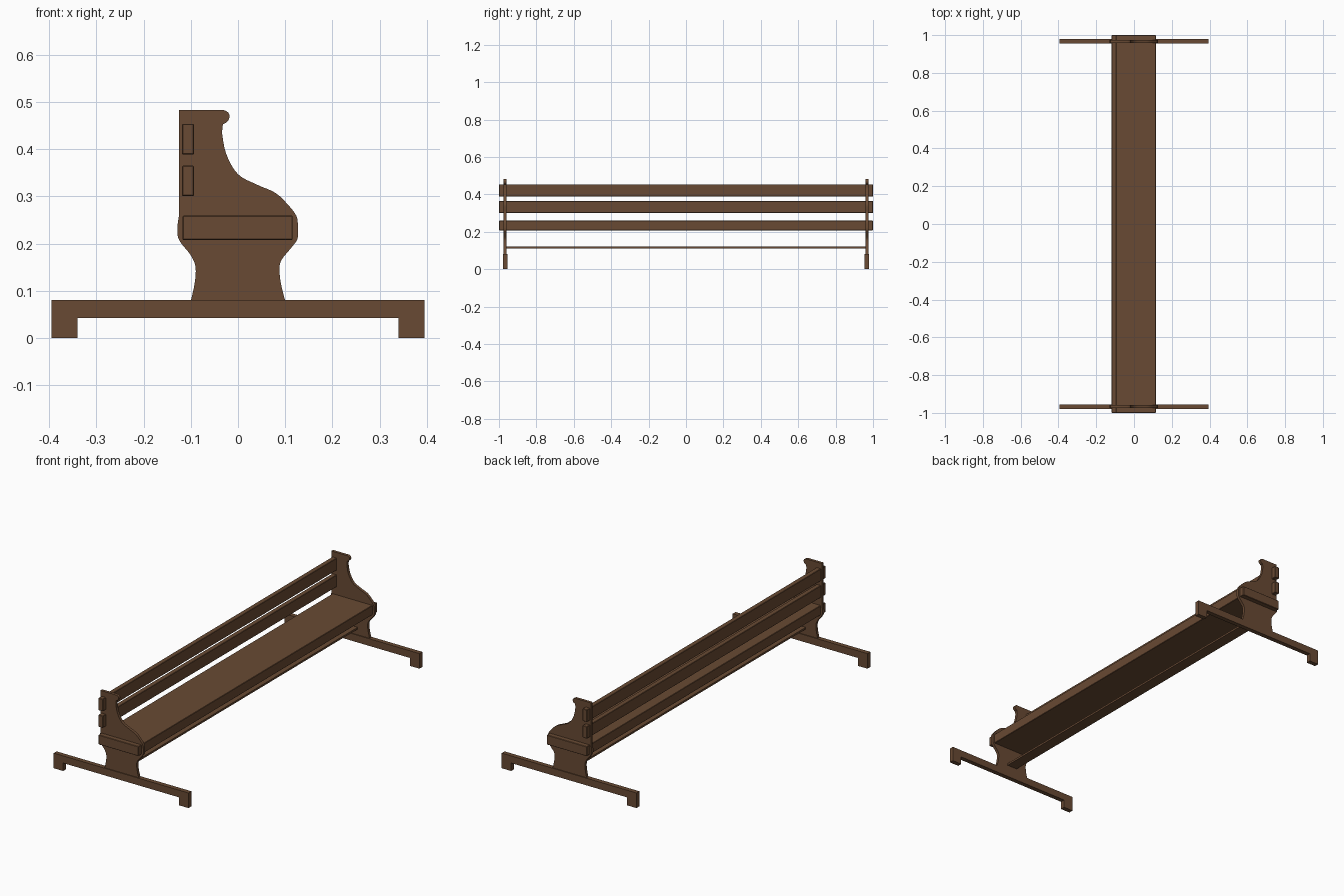
import bpy, bmesh

if "Cube" in bpy.data.objects:
    bpy.data.objects.remove(bpy.data.objects["Cube"])

wood = bpy.data.materials.new("brown_wood")
wood.diffuse_color = (0.14, 0.068, 0.033, 1)
wood.use_nodes = True
wood.node_tree.nodes["Principled BSDF"].inputs["Base Color"].default_value = wood.diffuse_color


def finish(name, bm):
    bmesh.ops.recalc_face_normals(bm, faces=bm.faces)
    mesh = bpy.data.meshes.new(name)
    bm.to_mesh(mesh)
    bm.free()
    obj = bpy.data.objects.new(name, mesh)
    bpy.context.collection.objects.link(obj)
    mesh.materials.append(wood)
    return obj


def box(name, x0, x1, y0, y1, z0, z1, bevel=0.002):
    bm = bmesh.new()
    bmesh.ops.create_cube(bm, size=1)
    for v in bm.verts:
        v.co = ((x0, x1)[v.co.x > 0], (y0, y1)[v.co.y > 0], (z0, z1)[v.co.z > 0])
    obj = finish(name, bm)
    if bevel:
        mod = obj.modifiers.new("soft_edges", 'BEVEL')
        mod.width = bevel
    return obj


def extrude_profile(name, points, y, thickness):
    bm = bmesh.new()
    face = bm.faces.new([bm.verts.new((x, y - thickness / 2, z)) for x, z in points])
    new = bmesh.ops.extrude_face_region(bm, geom=[face])["geom"]
    bmesh.ops.translate(bm, vec=(0, thickness, 0),
                        verts=[g for g in new if isinstance(g, bmesh.types.BMVert)])
    return finish(name, bm)


def smooth_run(pts, steps=4):
    """Catmull-Rom curve through the points"""
    p = [pts[0]] + pts + [pts[-1]]
    out = []
    for a, b, c, d in zip(p, p[1:], p[2:], p[3:]):
        for i in range(steps):
            t = i / steps
            out.append(tuple(0.5 * (2 * b[k] + (c[k] - a[k]) * t
                       + (2 * a[k] - 5 * b[k] + 4 * c[k] - d[k]) * t * t
                       + (3 * b[k] - a[k] - 3 * c[k] + d[k]) * t ** 3) for k in (0, 1)))
    return out + [pts[-1]]


# Curved end panel outline: back edge, armrest scroll, front sweep
back = smooth_run([(-0.101, 0.075), (-0.092, 0.115), (-0.09, 0.15), (-0.1, 0.175),
                   (-0.12, 0.2), (-0.128, 0.217), (-0.128, 0.24), (-0.125, 0.26)])
scroll = smooth_run([(-0.03, 0.483), (-0.021, 0.478), (-0.018, 0.469),
                     (-0.022, 0.459), (-0.032, 0.453)])
sweep = smooth_run([(-0.034, 0.435), (-0.025, 0.39), (0.0, 0.347), (0.04, 0.325),
                    (0.08, 0.307), (0.108, 0.28), (0.124, 0.258), (0.127, 0.235),
                    (0.126, 0.21), (0.112, 0.19), (0.092, 0.165), (0.088, 0.145),
                    (0.091, 0.115), (0.101, 0.075)])
panel = back + [(-0.125, 0.483)] + scroll + sweep

# Long foot bar with a block at each end
foot = [(-0.395, 0), (-0.34, 0), (-0.34, 0.042), (0.34, 0.042), (0.34, 0),
        (0.395, 0), (0.395, 0.08), (-0.395, 0.08)]

for side, y in (("front", -0.967), ("back", 0.967)):
    obj = extrude_profile(side + "_end_panel", panel, y, 0.015)
    for o in bpy.context.selected_objects:
        o.select_set(False)
    obj.select_set(True)
    bpy.context.view_layer.objects.active = obj
    bpy.ops.object.shade_smooth_by_angle()
    extrude_profile(side + "_foot", foot, y, 0.024)

# Seat, backrest slats and stretcher
box("seat", -0.118, 0.116, -1, 1, 0.208, 0.259)
box("lower_back_slat", -0.119, -0.093, -1, 1, 0.301, 0.365)
box("upper_back_slat", -0.119, -0.093, -1, 1, 0.389, 0.454)
box("stretcher", -0.03, 0.03, -0.965, 0.965, 0.110, 0.120, 0)
